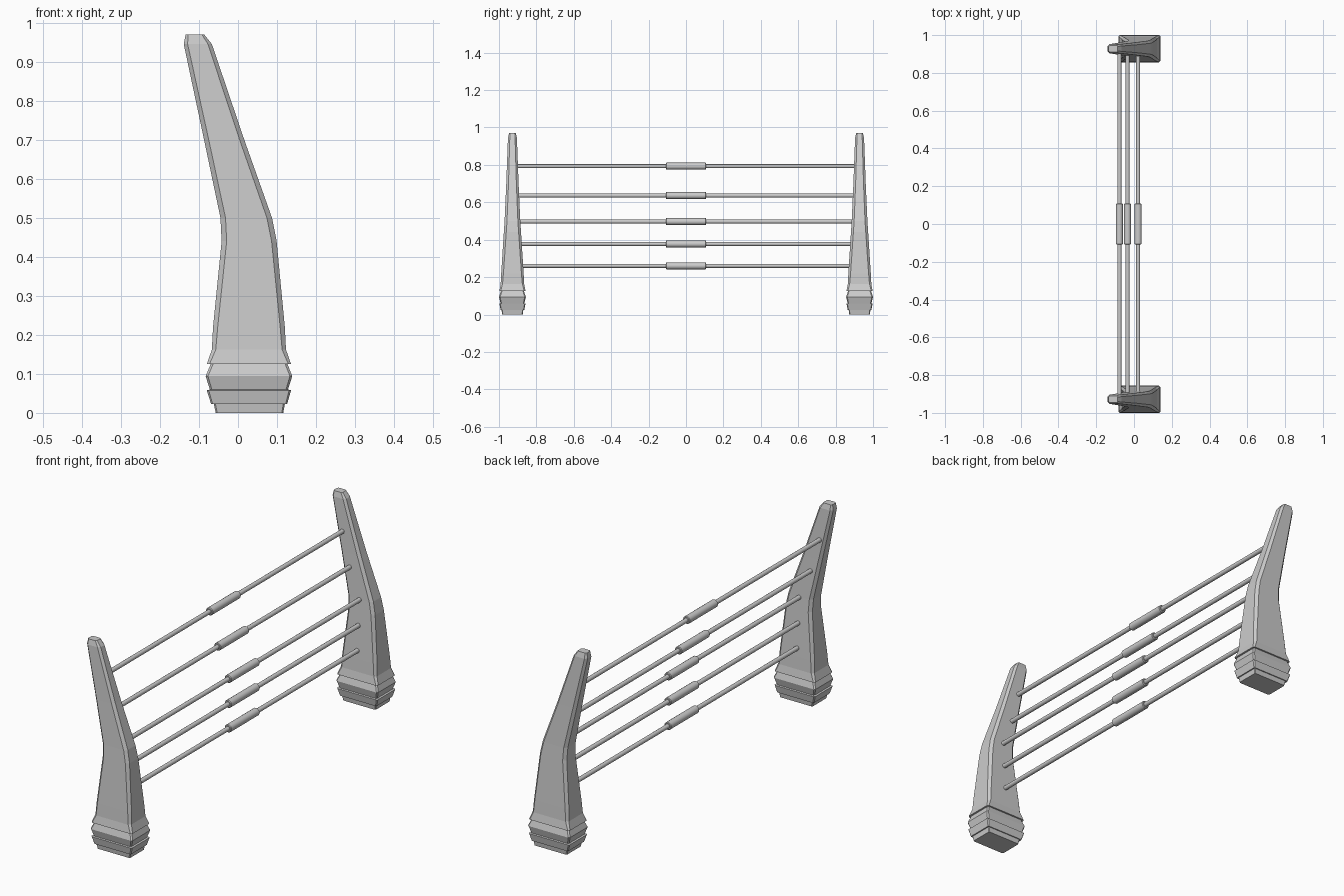
import bpy, bmesh, math

if "Cube" in bpy.data.objects:
    bpy.data.objects.remove(bpy.data.objects["Cube"])

POST_Y = 0.928


def ring(bm, z, x0, x1, hy, c):
    """Rectangle with cut corners, as eight vertices."""
    pts = [(x0 + c, -hy), (x1 - c, -hy), (x1, -hy + c), (x1, hy - c),
           (x1 - c, hy), (x0 + c, hy), (x0, hy - c), (x0, -hy + c)]
    return [bm.verts.new((x, y, z)) for x, y in pts]


def loft(name, sections, y):
    bm = bmesh.new()
    rings = [ring(bm, *s) for s in sections]
    for a, b in zip(rings, rings[1:]):
        for i in range(8):
            j = (i + 1) % 8
            bm.faces.new((a[i], a[j], b[j], b[i]))
    bm.faces.new(rings[0][::-1])
    bm.faces.new(rings[-1])
    bmesh.ops.recalc_face_normals(bm, faces=bm.faces)
    me = bpy.data.meshes.new(name)
    bm.to_mesh(me)
    bm.free()
    ob = bpy.data.objects.new(name, me)
    ob.location.y = y
    bpy.context.collection.objects.link(ob)
    return ob


# Sections: z, left x, right x, half depth, corner cut
BASE = [
    (0.0, -0.057, 0.116, 0.055, 0.004),
    (0.023, -0.062, 0.120, 0.058, 0.004),
    (0.023, -0.069, 0.126, 0.063, 0.004),
    (0.058, -0.080, 0.136, 0.070, 0.005),
    (0.060, -0.072, 0.128, 0.063, 0.005),
    (0.094, -0.083, 0.139, 0.072, 0.006),
    (0.125, -0.070, 0.127, 0.062, 0.006),
]
SHAFT = [
    (0.125, -0.080, 0.136, 0.070, 0.007),
    (0.162, -0.067, 0.123, 0.063, 0.010),
    (0.220, -0.064, 0.120, 0.060, 0.012),
    (0.440, -0.042, 0.099, 0.046, 0.013),
    (0.500, -0.045, 0.087, 0.042, 0.013),
    (0.700, -0.087, 0.016, 0.033, 0.012),
    (0.945, -0.139, -0.067, 0.024, 0.010),
    (0.970, -0.134, -0.087, 0.018, 0.006),
]


def cylinder(name, r, length, x, z, bevel=0):
    bpy.ops.mesh.primitive_cylinder_add(vertices=16, radius=r, depth=length,
                                        location=(x, 0, z),
                                        rotation=(math.pi / 2, 0, 0))
    ob = bpy.context.object
    ob.name = name
    bpy.ops.object.shade_smooth_by_angle(angle=math.radians(35))
    if bevel:
        m = ob.modifiers.new("bevel", 'BEVEL')
        m.width = bevel
        m.segments = 1
        m.limit_method = 'ANGLE'
        m.angle_limit = math.radians(60)


# Two leaning posts with stepped feet
for side, s in (("front", -1), ("back", 1)):
    loft(side + "_post_base", BASE, s * POST_Y)
    loft(side + "_post_shaft", SHAFT, s * POST_Y)

# Five rails, each with a central sleeve
RAILS = [(-0.077, 0.793), (-0.034, 0.636), (0.022, 0.497),
         (0.022, 0.377), (0.022, 0.260)]
for i, (x, z) in enumerate(RAILS):
    cylinder(f"rail_{i + 1}", 0.0105, 1.81, x, z)
    cylinder(f"rail_sleeve_{i + 1}", 0.0185, 0.216, x, z, 0.003)
